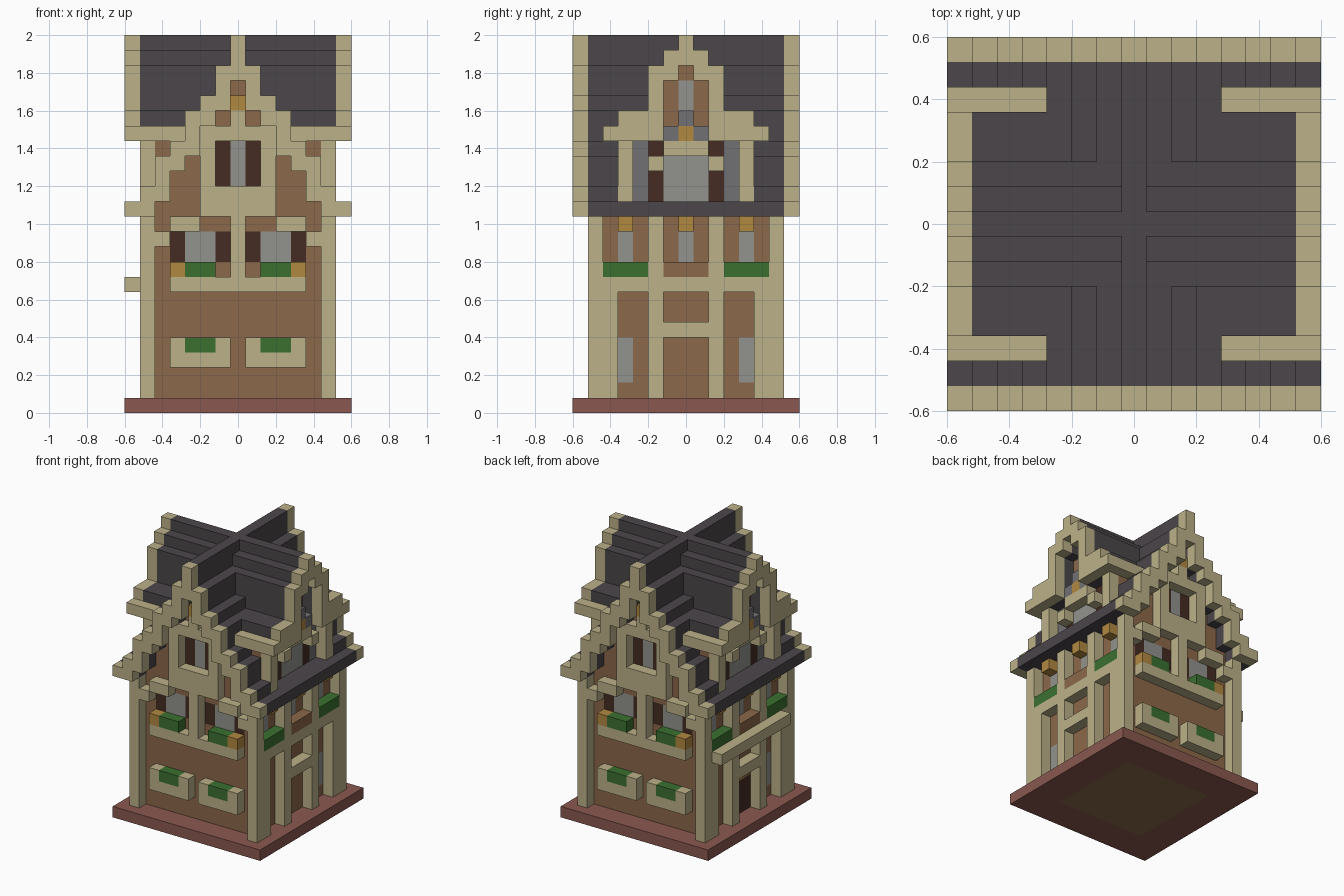
import bpy, bmesh
from mathutils import Vector

cube = bpy.data.objects.get("Cube")
if cube:
    bpy.data.objects.remove(cube)

UNIT = 0.08      # edge of one building block
COLOURS = {
    "cream": "BBB189", "slate": "4B464A", "brown": "8B684A",
    "brick": "8A5850", "leaf": "3B7030", "glass": "92938E",
    "stone": "717174", "dark_wood": "452C22", "ochre": "B08840",
}


def material(name, code):
    def linear(c):
        return c / 12.92 if c <= 0.04045 else ((c + 0.055) / 1.055) ** 2.4
    rgb = [linear(v / 255) for v in bytes.fromhex(code)]
    mat = bpy.data.materials.new(name)
    mat.use_nodes = True
    mat.diffuse_color = (*rgb, 1)
    mat.node_tree.nodes["Principled BSDF"].inputs["Base Color"].default_value = (*rgb, 1)
    return mat


MATS = {n: material(n, c) for n, c in COLOURS.items()}
cells = {}       # block position -> (part, colour); later parts replace earlier ones


def span(r):
    return range(r[0], r[1] + 1) if isinstance(r, tuple) else (r,)


def put(part, colour, xs, ys, zs, mx=True, my=True):
    """Fill a box of blocks, mirrored across x and y."""
    for x in span(xs):
        for y in span(ys):
            for z in span(zs):
                for sx in ((1, -1) if mx else (1,)):
                    for sy in ((1, -1) if my else (1,)):
                        cells[x * sx, y * sy, z] = (part, colour)


# Roof profiles outwards from the ridge: (underside, top)
MAIN = [(22, 25), (20, 23), (19, 21), (17, 20), (16, 18), (14, 17), (13, 15), (13, 14)]
CROSS = [(23, 25), (22, 24), (18, 23), (18, 20), (18, 20), (18, 19)]

# Base and walls
put("base_slab", "brick", (0, 7), (0, 7), 0)
put("floor", "brown", (0, 4), (0, 4), 0)
put("walls", "brown", (0, 5), (0, 5), (1, 12))
for x, (low, top) in enumerate(MAIN[:6]):
    put("walls", "brown", x, (0, 5), (13, low - 1))
for y, (low, top) in enumerate(CROSS[:5]):
    put("walls", "brown", (0, 5), y, (13, low - 1))

# Main roof, cut open around the cross gables
for x, (low, top) in enumerate(MAIN):
    put("main_roof", "slate", x, (5 if 4 <= x <= 6 else 0, 6), (low, top - 1))
put("main_roof", "slate", 6, (0, 4), 13)
# Cross roof
for y, (low, top) in enumerate(CROSS[:5]):
    put("cross_roof", "slate", (0, 6), y, (low, top - 1))
# Stepped gables
for x, (low, top) in enumerate(MAIN):
    put("main_gable", "cream", x, 7, (low, top - 1))
for y, (low, top) in enumerate(CROSS):
    put("cross_gable", "cream", 7, y, (low, top - 1))
put("cross_eave", "cream", (4, 7), 5, 18)

# Corner posts
put("corner_post", "cream", 6, 6, (1, 12))

# Front and back: planters, beam and ground floor
put("low_planter", "cream", (1, 4), 6, (3, 4))
put("low_plant", "leaf", (2, 3), 6, 4)
put("front_beam", "cream", (0, 4), 6, 8)
put("front_mullion", "cream", 0, 6, (9, 12))
put("front_plant", "leaf", (2, 3), 6, 9)
put("front_flower", "ochre", 4, 6, 9)
put("front_shutter", "dark_wood", 1, 5, (10, 11))
put("front_shutter", "dark_wood", 4, 5, (10, 11))
put("front_window", "glass", (2, 3), 5, (10, 11))
put("front_brace", "cream", 5, 6, 11)
put("front_brace", "cream", (3, 4), 6, 12)
# Front and back: gable panel with attic window and lamp
put("gable_panel", "cream", (0, 2), 6, (13, 18))
for z in span((15, 17)):
    for x in (0, 1):
        for s in (1, -1):
            for t in (1, -1):
                cells.pop((x * s, 6 * t, z), None)
put("attic_shutter", "dark_wood", 1, 5, (15, 17))
put("attic_window", "glass", 0, 5, (15, 17))
put("gable_stud", "cream", 0, 6, 19)
put("gable_lamp", "ochre", 0, 6, 20)

# Sides: timber frame
put("side_post", "cream", 6, 2, (1, 12))
put("side_post", "cream", 6, 5, (1, 7))
put("side_lintel", "cream", 6, (0, 2), 5)
put("side_beam", "cream", 6, (0, 5), 8)
# Sides: windows, lamps and boxes
put("side_low_window", "glass", 5, 4, (2, 4))
put("side_plant", "leaf", 6, (3, 5), 9)
put("side_box", "brown", 6, (0, 1), 9)
for y in (0, 4):
    put("side_window", "glass", 5, y, (10, 11))
    put("side_lamp", "ochre", 6, y, 12)
# Dormers
put("dormer_post", "cream", 6, 4, (14, 17))
put("dormer_side", "stone", 5, 3, (14, 17))
put("dormer_shutter", "dark_wood", 5, 2, (14, 17))
put("dormer_window", "glass", 5, (0, 1), (14, 16))
put("dormer_rail", "cream", 6, 2, 16)
put("dormer_rail", "cream", 6, (0, 1), 17)
put("dormer_ledge", "stone", 6, (0, 1), 18)
put("dormer_ledge", "stone", 6, 0, 19)
put("dormer_lamp", "ochre", 6, 0, 18)
put("dormer_attic_window", "glass", 5, 0, (20, 21))

# Entrance on the right side
put("door", "dark_wood", -5, (0, 1), (1, 3), mx=False)
put("door_lamp", "ochre", -5, 0, 4, mx=False)
put("canopy", "cream", -7, (-4, 5), 8, mx=False, my=False)


def build(part, colour, blocks):
    """Skin the exposed sides of a part and merge its flat faces."""
    bm = bmesh.new()
    for c in blocks:
        for axis in range(3):
            for sign in (1, -1):
                n = Vector((0, 0, 0))
                n[axis] = sign
                if tuple(int(a + b) for a, b in zip(c, n)) in cells:
                    continue
                u = Vector((0, 0, 0))
                u[(axis + 1) % 3] = 1
                v = n.cross(u)
                mid = Vector(c) + Vector((0, 0, 0.5)) + n / 2
                ring = [mid + (u * a + v * b) / 2
                        for a, b in ((-1, -1), (1, -1), (1, 1), (-1, 1))]
                bm.faces.new([bm.verts.new(p * UNIT) for p in ring])
    bmesh.ops.remove_doubles(bm, verts=bm.verts, dist=UNIT / 100)
    bmesh.ops.dissolve_limit(bm, angle_limit=0.01, verts=bm.verts, edges=bm.edges)
    mesh = bpy.data.meshes.new(part)
    if bm.faces:
        bm.to_mesh(mesh)
        mesh.materials.append(MATS[colour])
        bpy.context.scene.collection.objects.link(bpy.data.objects.new(part, mesh))
    bm.free()


parts = {}
for cell, key in cells.items():
    parts.setdefault(key, []).append(cell)
for (part, colour), blocks in parts.items():
    build(part, colour, blocks)
